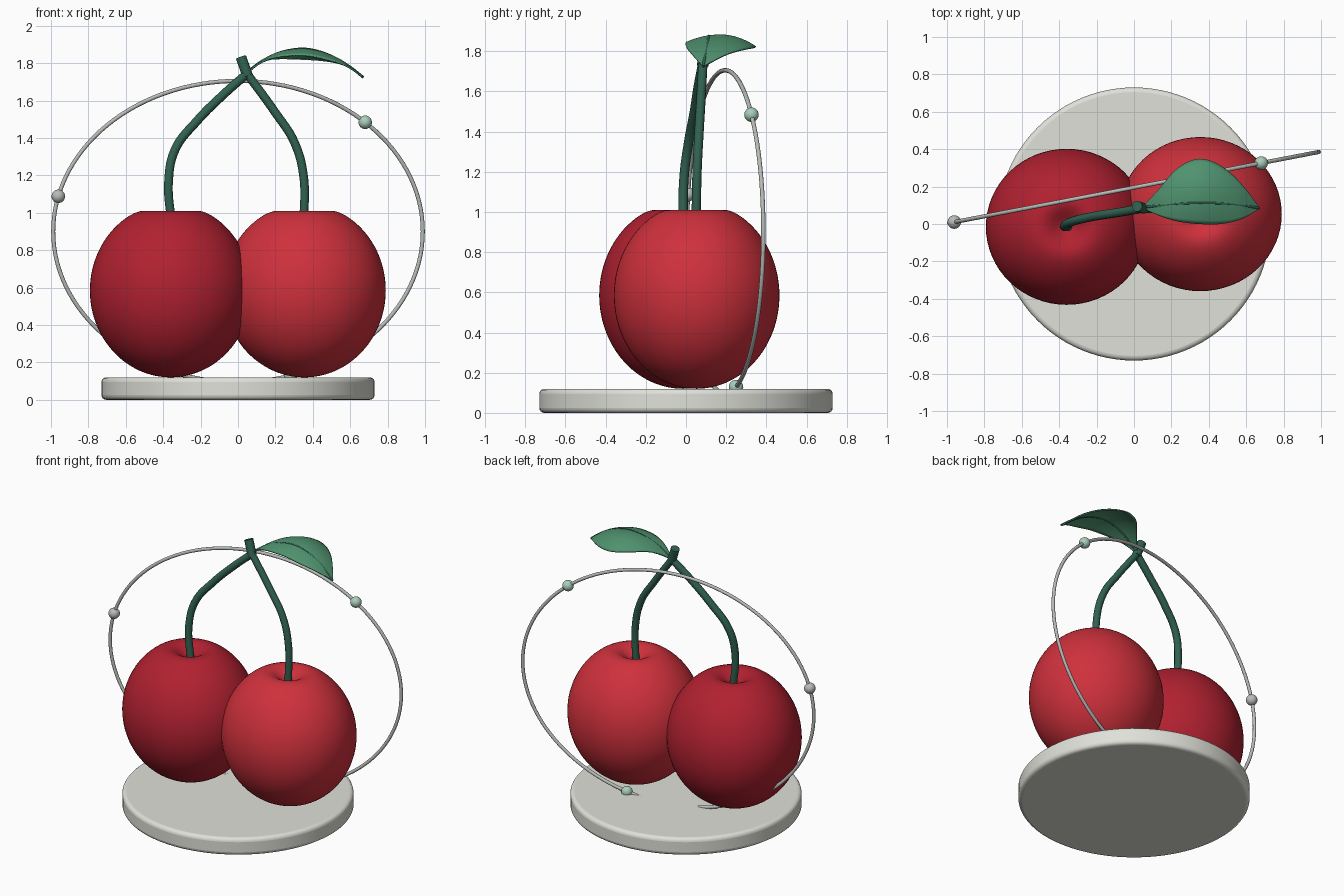
import bpy, bmesh
from math import sin, cos, pi, exp, radians

if "Cube" in bpy.data.objects:
    bpy.data.objects.remove(bpy.data.objects["Cube"])


def material(name, rgb):
    m = bpy.data.materials.new(name)
    m.diffuse_color = (*rgb, 1)
    m.use_nodes = True
    m.node_tree.nodes["Principled BSDF"].inputs["Base Color"].default_value = m.diffuse_color
    return m


RED_DARK = material("dark_red", (0.44, 0.015, 0.03))
RED = material("bright_red", (0.62, 0.03, 0.045))
STEM = material("stem_green", (0.03, 0.12, 0.08))
LEAF = material("leaf_green", (0.08, 0.29, 0.16))
STONE = material("pale_stone", (0.74, 0.75, 0.69))
WIRE = material("wire_grey", (0.48, 0.5, 0.48))
BEAD = material("bead_green", (0.4, 0.62, 0.5))


def finish(ob, mat, angle=40):
    ob.data.materials.clear()
    ob.data.materials.append(mat)
    bpy.ops.object.select_all(action='DESELECT')
    ob.select_set(True)
    bpy.context.view_layer.objects.active = ob
    if ob.type == 'CURVE':
        bpy.ops.object.convert(target='MESH')
    bpy.ops.object.shade_smooth_by_angle(angle=radians(angle))
    return bpy.context.object


def grid_mesh(name, rows, mat, closed=False):
    """Skin equal-length rows of points with quads."""
    bm = bmesh.new()
    vs = [[bm.verts.new(p) for p in row] for row in rows]
    n = len(rows[0])
    for a, b in zip(vs, vs[1:]):
        for j in range(n if closed else n - 1):
            k = (j + 1) % n
            bm.faces.new((a[j], a[k], b[k], b[j]))
    bmesh.ops.remove_doubles(bm, verts=bm.verts, dist=1e-5)
    bmesh.ops.recalc_face_normals(bm, faces=bm.faces)
    me = bpy.data.meshes.new(name)
    bm.to_mesh(me)
    bm.free()
    ob = bpy.data.objects.new(name, me)
    bpy.context.collection.objects.link(ob)
    return finish(ob, mat, 60)


def tube(name, points, radius, mat, cyclic=False, smooth=True):
    cu = bpy.data.curves.new(name, 'CURVE')
    cu.dimensions = '3D'
    cu.bevel_depth = radius
    cu.bevel_resolution = 4
    cu.use_fill_caps = not cyclic
    sp = cu.splines.new('BEZIER' if smooth else 'POLY')
    pts = sp.bezier_points if smooth else sp.points
    pts.add(len(points) - 1)
    for p, co in zip(pts, points):
        if smooth:
            p.co = co
            p.handle_left_type = p.handle_right_type = 'AUTO'
        else:
            p.co = (*co, 1)
    sp.use_cyclic_u = cyclic
    ob = bpy.data.objects.new(name, cu)
    bpy.context.collection.objects.link(ob)
    return finish(ob, mat)


def cherry(name, x, y, rx, ry, mat):
    rows = []
    for i in range(49):
        t = pi * i / 48
        s = sin(t)
        z = 0.585 + 0.465 * cos(t)
        if t < pi / 2:  # dimple at the stem
            z -= 0.1 * exp(-(s * 0.43 / 0.1) ** 2)
        rows.append([(x + rx * s * cos(a), y + ry * s * sin(a), z)
                     for a in (2 * pi * j / 64 for j in range(64))])
    return grid_mesh(name, rows, mat, closed=True)


# round plinth
bpy.ops.mesh.primitive_cylinder_add(vertices=96, radius=0.73, depth=0.12, location=(0, 0, 0.06))
base = bpy.context.object
base.name = "base"
bev = base.modifiers.new("bevel", 'BEVEL')
bev.width = 0.025
bev.segments = 4
finish(base, STONE)

# fruit
cherry("left_cherry", -0.36, -0.015, 0.432, 0.417, RED_DARK)
cherry("right_cherry", 0.355, 0.053, 0.435, 0.412, RED)

# stems and the stub where they join
tube("left_stem", [(-0.352, -0.015, 0.92), (-0.371, -0.01, 1.17), (-0.335, 0.012, 1.34),
                   (-0.22, 0.04, 1.49), (-0.08, 0.062, 1.63), (0.05, 0.085, 1.745)], 0.024, STEM)
tube("right_stem", [(0.35, 0.05, 0.92), (0.35, 0.055, 1.2), (0.3, 0.064, 1.38),
                    (0.2, 0.073, 1.535), (0.04, 0.085, 1.755)], 0.023, STEM)
tube("stem_stub", [(0.052, 0.083, 1.73), (0.016, 0.095, 1.832)], 0.029, STEM, smooth=False)

# arched leaf: x, vein y, vein z, front edge y, back edge y
PROFILE = [(0.045, 0.088, 1.745, 0.087, 0.09), (0.13, 0.098, 1.808, 0.047, 0.18),
           (0.22, 0.107, 1.85, 0.018, 0.285), (0.30, 0.112, 1.868, 0.005, 0.335),
           (0.37, 0.113, 1.870, 0.0, 0.346), (0.45, 0.111, 1.852, 0.0, 0.318),
           (0.53, 0.105, 1.818, 0.013, 0.258), (0.60, 0.096, 1.775, 0.04, 0.18),
           (0.67, 0.085, 1.72, 0.084, 0.086)]


def catmull(pts, steps):
    p = [pts[0]] + pts + [pts[-1]]
    out = []
    for i in range(1, len(p) - 2):
        for s in range(steps):
            t = s / steps
            out.append([0.5 * (2 * b + (c - a) * t + (2 * a - 5 * b + 4 * c - d) * t * t
                               + (3 * b - a - 3 * c + d) * t ** 3)
                        for a, b, c, d in zip(*p[i - 1:i + 3])])
    return out + [list(pts[-1])]


rows, vein = [], []
for x, vy, vz, y0, y1 in catmull(PROFILE, 4):
    crown = vy + 0.25 * (y1 - vy)  # highest line lies behind the vein
    row = []
    for j in range(17):
        y = y0 + (y1 - y0) * j / 16
        drop = 1.9 * (crown - y) ** 2 if y > crown else 1.3 * (crown - y) ** 2
        row.append((x, y, vz + 0.008 * min(1, (y1 - y0) / 0.2) - drop))
    rows.append(row)
    vein.append((x, vy, vz + 0.004))
leaf = grid_mesh("leaf", rows, LEAF)
sol = leaf.modifiers.new("thickness", 'SOLIDIFY')
sol.thickness = 0.008
sol.offset = 0
tube("leaf_vein", vein, 0.007, STEM, smooth=False)


# upright oval wire ring with three beads
def on_ring(deg):
    a = radians(deg)
    return (0.988 * cos(a), 0.195 + 0.19 * cos(a), 0.9 + 0.805 * sin(a))


tube("wire_ring", [on_ring(i * 3) for i in range(120)], 0.011, WIRE, cyclic=True, smooth=False)
for i, mat in enumerate((BEAD, WIRE, BEAD)):
    bpy.ops.mesh.primitive_uv_sphere_add(segments=32, ring_count=16, radius=0.036,
                                         location=on_ring(46.5 + 120 * i))
    bpy.context.object.name = f"ring_bead_{i + 1}"
    finish(bpy.context.object, mat)
